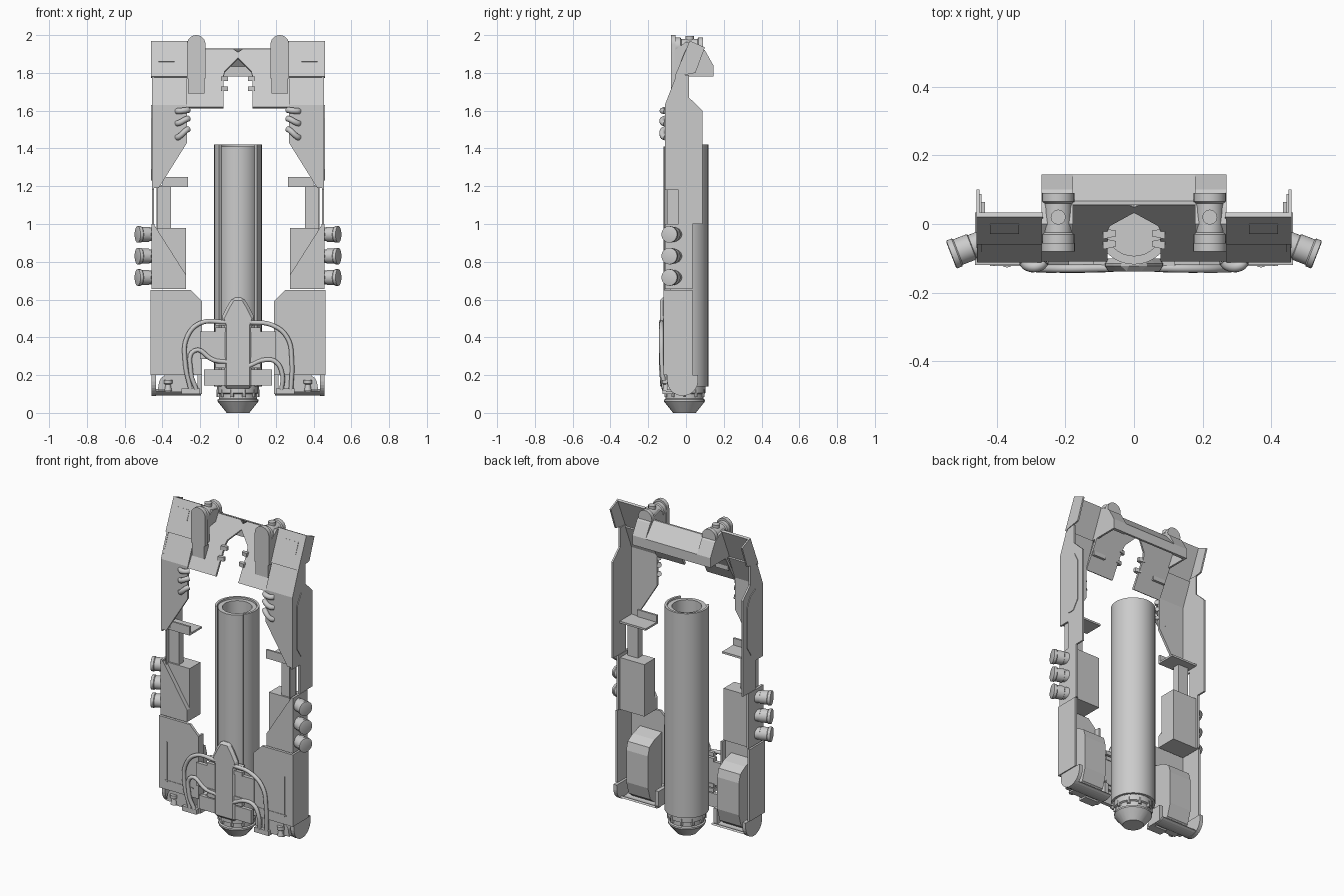
import bpy, bmesh, math
from mathutils import Vector, Matrix

if "Cube" in bpy.data.objects:
    bpy.data.objects.remove(bpy.data.objects["Cube"])

AX = {'x': lambda a, b, c: (c, a, b), 'y': lambda a, b, c: (a, c, b), 'z': lambda a, b, c: (a, b, c)}


def finish(name, bm, mirror=False, smooth=False):
    bmesh.ops.recalc_face_normals(bm, faces=bm.faces)
    me = bpy.data.meshes.new(name)
    bm.to_mesh(me)
    bm.free()
    ob = bpy.data.objects.new(name, me)
    bpy.context.collection.objects.link(ob)
    if smooth:
        bpy.ops.object.select_all(action='DESELECT')
        ob.select_set(True)
        bpy.context.view_layer.objects.active = ob
        bpy.ops.object.shade_smooth_by_angle(angle=math.radians(35))
    if mirror:
        ob.modifiers.new("mirror", 'MIRROR')
    return ob


def prism(name, axis, pts, lo, hi, mirror=True, smooth=False):
    """Extrude a 2D outline along an axis (x: y,z  y: x,z  z: x,y)."""
    bm = bmesh.new()
    a = [bm.verts.new(AX[axis](p[0], p[1], lo)) for p in pts]
    b = [bm.verts.new(AX[axis](p[0], p[1], hi)) for p in pts]
    n = len(pts)
    bm.faces.new(a)
    bm.faces.new(b)
    for i in range(n):
        bm.faces.new((a[i], a[(i + 1) % n], b[(i + 1) % n], b[i]))
    return finish(name, bm, mirror, smooth)


def box(name, x, y, z, mirror=True):
    return prism(name, 'z', [(x[0], y[0]), (x[1], y[0]), (x[1], y[1]), (x[0], y[1])], z[0], z[1], mirror)


def sheet(name, pts, yfun, thick):
    """Flat x,z outline laid on a slope y(z), thickened."""
    bm = bmesh.new()
    bm.faces.new([bm.verts.new((x, yfun(z), z)) for x, z in pts])
    ob = finish(name, bm)
    if ob.data.polygons[0].normal.y > 0:
        ob.data.flip_normals()
    ob.modifiers.new("thickness", 'SOLIDIFY').thickness = thick
    ob.modifiers.new("mirror", 'MIRROR')
    return ob


def lathe(name, prof, loc, axis=(0, 0, 1), sides=24, mirror=True):
    """Revolve an (r, height) profile; ends close onto the axis when r is 0."""
    bm = bmesh.new()
    vs = [bm.verts.new((r, 0, h)) for r, h in prof]
    es = [bm.edges.new(vs[i:i + 2]) for i in range(len(vs) - 1)]
    bmesh.ops.spin(bm, geom=vs + es, cent=(0, 0, 0), axis=(0, 0, 1), angle=2 * math.pi, steps=sides)
    bmesh.ops.remove_doubles(bm, verts=bm.verts, dist=1e-5)
    q = Vector((0, 0, 1)).rotation_difference(Vector(axis))
    bm.transform(Matrix.Translation(loc) @ q.to_matrix().to_4x4())
    return finish(name, bm, mirror, True)


def hose(name, pts, r, mirror=False):
    cu = bpy.data.curves.new(name, 'CURVE')
    cu.dimensions = '3D'
    cu.bevel_depth, cu.bevel_resolution, cu.use_fill_caps = r, 2, True
    sp = cu.splines.new('BEZIER')
    sp.bezier_points.add(len(pts) - 1)
    for bp, p in zip(sp.bezier_points, pts):
        bp.co = p
        bp.handle_left_type = bp.handle_right_type = 'AUTO'
    sp.resolution_u = 6
    ob = bpy.data.objects.new(name, cu)
    bpy.context.collection.objects.link(ob)
    if mirror:
        ob.modifiers.new("mirror", 'MIRROR')


def arc(cx, cy, r, a0, a1, n):
    return [(cx + r * math.cos(math.radians(a0 + (a1 - a0) * i / n)),
             cy + r * math.sin(math.radians(a0 + (a1 - a0) * i / n))) for i in range(n + 1)]


# Central tube, its split outer shell and the nozzle
C = (0, -0.008, 0)
lathe("inner_tube", [(0, .14), (.11, .14), (.11, 1.41), (.085, 1.41), (.085, .2), (0, .2)], C, sides=32, mirror=False)
prism("tube_shell", 'z', arc(0, -.008, .126, -38, 218, 26) + arc(0, -.008, .112, 218, -38, 26), .14, 1.42, False, True)
lathe("nozzle", [(0, 0), (.06, 0), (.108, .06), (.108, .07), (.1, .075), (.1, .1), (.11, .105),
                 (.11, .14), (0, .14)], C, sides=20, mirror=False)
for i in range(10):
    a = 2 * math.pi * i / 10
    lathe("nozzle_lug", [(0, .085), (.01, .085), (.01, .125), (0, .125)],
          (.103 * math.cos(a), -.008 + .103 * math.sin(a), 0), sides=6, mirror=False)

# Front column with cross plates and clips
col = [(-.075, .13), (.075, .13), (.075, .46), (.09, .5), (.06, .56), (.03, .61), (-.03, .61), (-.06, .56), (-.09, .5), (-.075, .46)]
column = prism("front_column", 'y', col, -.138, -.1, False)
column.modifiers.new("soft_edges", 'BEVEL').width = .015
box("upper_cross_plate", (-.2, .2), (-.128, -.105), (.285, .43), False)
box("lower_cross_plate", (-.18, .18), (-.128, -.105), (.145, .23), False)
for z in (.25, .28, .44, .475):
    box("column_clip", (.05, .12), (-.133, -.1), (z - .012, z + .012))

# Hoses at the base
hose("hose_upper_left", [(-.06, -.128, .48), (-.2, -.13, .475), (-.27, -.13, .4), (-.28, -.128, .27), (-.25, -.115, .12)], .012)
hose("hose_lower_left", [(-.06, -.128, .27), (-.13, -.13, .28), (-.23, -.13, .33), (-.25, -.128, .22), (-.22, -.115, .12)], .012)
hose("hose_upper_right", [(.06, -.128, .48), (.18, -.13, .465), (.26, -.13, .4), (.285, -.128, .27), (.28, -.115, .12)], .012)
hose("hose_lower_right", [(.06, -.128, .25), (.14, -.13, .28), (.2, -.13, .27), (.235, -.128, .2), (.23, -.115, .12)], .012)
box("hose_socket", (.2, .3), (-.125, -.07), (.1, .13))

# Top bracket: sloped arch plate, teeth and rear slope
slope = lambda z: -.11 + (z - 1.62) * .548
sheet("arch_plate", [(0, 1.91), (.03, 1.93), (.27, 1.93), (.27, 1.62), (.078, 1.62), (.078, 1.78), (.07, 1.81), (0, 1.88)], slope, .015)
for z in (1.715, 1.77):
    prism("arch_tooth", 'z', [(.09, slope(z) - .016), (.052, slope(z) - .008), (.052, slope(z) + .008), (.09, slope(z) + .016)],
          z - .012, z + .012)
prism("rear_slope", 'x', [(.055, 1.93), (.067, 1.93), (.145, 1.84), (.145, 1.78), (.132, 1.78), (.132, 1.835)], -.18, .18, False)

# Shoulder clamps
prism("clamp_arch", 'x', [(-.06, 1.78), (-.06, 1.92), (0, 1.965), (.05, 1.955), (.1, 1.92), (.145, 1.84), (.145, 1.78),
                          (.125, 1.78), (.07, 1.89), (-.03, 1.87), (-.03, 1.78)], .178, .265)
prism("clamp_side", 'x', [(-.06, 1.78), (-.06, 1.92), (0, 1.965), (.05, 1.955), (.1, 1.92), (.145, 1.84), (.145, 1.78)], .258, .27)
prism("clamp_front", 'y', [(.172, 1.77), (.27, 1.77)] + arc(.221, 1.951, .049, 0, 180, 12), -.08, -.055, smooth=True)
box("clamp_foot", (.178, .264), (-.08, -.04), (1.69, 1.77))
lathe("clamp_cylinder", [(0, 0), (.047, 0), (.047, .03), (.04, .035), (.04, .12), (.047, .125), (.047, .15), (0, .15)],
      (.221, -.06, 1.94), (0, 1, 0))
lathe("clamp_knob", [(0, 0), (.022, 0), (.022, .035), (0, .035)], (.221, .02, 1.96), sides=12)

# Top corner plates
corner = lambda z: -.06 + (z - 1.78) * .42
sheet("corner_plate", [(.265, 1.78), (.46, 1.78), (.46, 1.97), (.265, 1.97)], corner, .015)
sheet("corner_inset", [(.335, 1.86), (.42, 1.86), (.42, 1.925), (.335, 1.925)], lambda z: corner(z) - .003, .01)
prism("corner_end", 'x', [(-.06, 1.78), (.02, 1.97), (.1, 1.935), (.05, 1.8)], .45, .46)

# Upper arm: front face, sloped neck and outer side
neck = lambda z: -.112 + (z - 1.63) * .41
sheet("arm_neck", [(.27, 1.63), (.455, 1.63), (.455, 1.78), (.27, 1.78)], neck, .015)
prism("arm_front", 'y', [(.27, 1.63), (.27, 1.43), (.42, 1.19), (.455, 1.19), (.455, 1.63)], -.112, -.097)
prism("arm_side", 'x', [(-.05, 1.79), (-.112, 1.63), (-.112, 1.18), (-.04, 1.18), (-.04, 1.0), (.088, 1.0), (.088, 1.6),
                        (.015, 1.67), (.015, 1.79)], .445, .456)
prism("arm_side_raised", 'x', [(-.07, 1.56), (-.03, 1.63), (.02, 1.6), (.05, 1.54), (.05, 1.29), (.01, 1.23), (-.03, 1.23), (-.07, 1.29)],
      .45, .46)
for i, z in enumerate((1.6, 1.545, 1.48)):
    d = .003 + .01 * i
    hose("arm_rib", [(.262, -.108, z + d), (.275, -.121, z + d * .7), (.31, -.121, z - d * .7), (.323, -.108, z - d)], .016, True)

# Shelf and strut linking arm to the mid box
box("arm_shelf_front", (.265, .4), (-.1, -.088), (1.2, 1.25))
box("arm_shelf", (.265, .445), (-.1, .02), (1.195, 1.207))
box("strut", (.355, .425), (-.075, -.03), (.97, 1.2))
box("strut_rail", (.425, .432), (-.1, -.05), (.97, 1.2))

# Mid box with wedge face and canisters
box("mid_box", (.275, .445), (-.085, .02), (.655, .98))
prism("mid_wedge", 'y', [(.458, .99), (.458, .655), (.275, .655), (.275, .73), (.44, .99)], -.112, -.08)
box("mid_side", (.443, .458), (-.112, .034), (.655, 1.0))
for z in (.945, .83, .717):
    lathe("canister", [(0, 0), (.036, 0), (.036, .03), (.04, .032), (.04, .074), (.044, .078), (.044, .094), (.038, .096), (0, .096)],
          (.444, -.055, z), (.93, -.36, 0), sides=18)

# Lower box: face, side, inner wall, rear block
prism("lower_face", 'y', [(.19, .2), (.46, .2), (.46, .65), (.25, .65), (.19, .59)], -.12, -.104)
box("lower_face_panel", (.225, .42), (-.123, -.11), (.255, .26))
box("lower_face_line", (.405, .41), (-.123, -.11), (.25, .5))
box("lower_side", (.45, .464), (-.12, .034), (.2, .65))
box("lower_inner_wall", (.19, .202), (-.12, -.07), (.2, .59))
prism("rear_block", 'x', [(-.105, .52), (-.03, .5), (.02, .47), (.034, .42), (.034, .22), (.01, .14), (-.03, .11), (-.105, .11)], .24, .39)

# Rounded base ends, trough and small thrusters
prism("base_end", 'x', [(-.1, .2), (-.1, .165)] + arc(-.018, .172, .082, 185, 355, 14) + [(.064, .2)], .435, .458)
prism("base_trough", 'x', arc(-.018, .175, .082, 225, 305, 8) + arc(-.018, .175, .07, 305, 225, 8), .195, .44)
prism("thruster_arch", 'y', [(.315, .12), (.425, .12)] + arc(.37, .15, .05, 0, 180, 10), -.1, -.06)
lathe("thruster", [(0, 0), (.02, 0), (.013, .035), (.022, .04), (.022, .06), (0, .06)], (.37, -.105, .115), sides=12)
box("base_rib", (.19, .215), (-.1, .0), (.1, .2))
